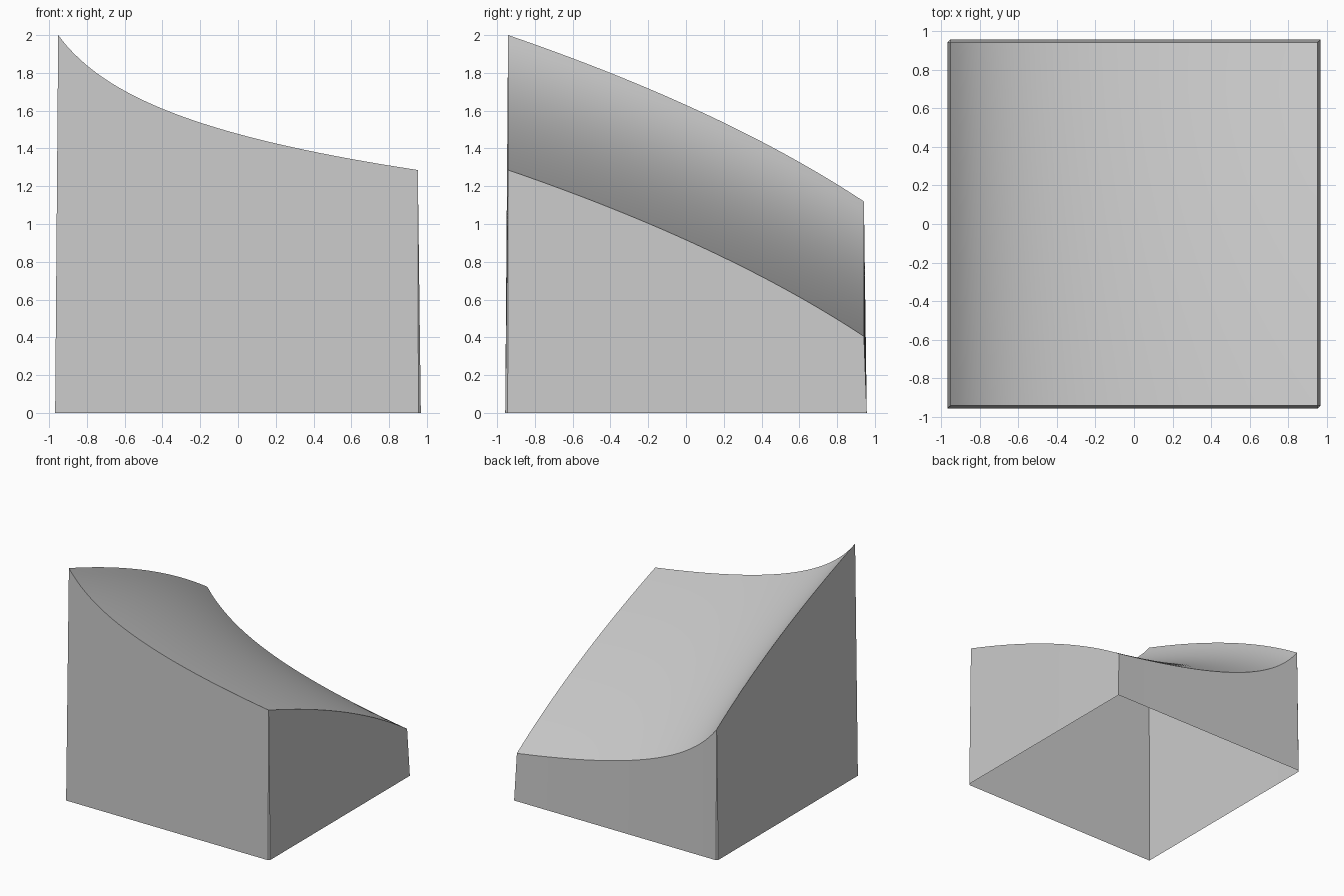
import bpy
import bmesh
import math

cube = bpy.data.objects.get("Cube")
if cube:
    bpy.data.objects.remove(cube, do_unlink=True)

N = 48               # divisions of the curved top
TX, TY = 0.952, 0.942   # half size at the top rim
BX, BY = 0.968, 0.957   # half size at the open base
CUT = 0.013          # width of the two corner slivers at the base

grey = bpy.data.materials.new("plain grey")
grey.use_nodes = True
GREY = (0.6, 0.6, 0.6, 1)
grey.diffuse_color = GREY
grey.node_tree.nodes["Principled BSDF"].inputs["Base Color"].default_value = GREY


def height(x, y):
    """Falling curve across x plus falling curve along y."""
    across = 0.325 * math.log((x + 1.19) / (1.19 - TX))
    along = 1.355 * math.log((3 - y) / (3 + TY))
    return 2 - across + along


bm = bmesh.new()

# Curved top surface
top = []
for j in range(N + 1):
    row = []
    for i in range(N + 1):
        x, y = TX * (2 * i / N - 1), TY * (2 * j / N - 1)
        row.append(bm.verts.new((x, y, height(x, y))))
    top.append(row)
for j in range(N):
    for i in range(N):
        face = bm.faces.new((top[j][i], top[j][i + 1], top[j + 1][i + 1], top[j + 1][i]))
        face.smooth = True


def wall(rim, start, end):
    """Leaning wall from a rim of top vertices down to a straight base edge."""
    base = []
    for k in range(N + 1):
        t = k / N
        x, y = (a + (b - a) * t for a, b in zip(start, end))
        base.append(bm.verts.new((x, y, 0)))
    for k in range(N):
        bm.faces.new((base[k], base[k + 1], rim[k + 1], rim[k]))
    return base


# Four walls, counter-clockwise seen from above; the base stays open
front = wall(top[0], (-BX, -BY), (BX - CUT, -BY))
left = wall([r[-1] for r in top], (BX, CUT - BY), (BX, BY))
back = wall(top[-1][::-1], (BX, BY), (CUT - BX, BY))
right = wall([r[0] for r in top][::-1], (-BX, BY - CUT), (-BX, -BY))

# Thin corner slivers
bm.faces.new((front[-1], left[0], top[0][-1]))
bm.faces.new((back[-1], right[0], top[-1][0]))
bmesh.ops.remove_doubles(bm, verts=bm.verts, dist=0.0001)

mesh = bpy.data.meshes.new("curved_block")
bm.to_mesh(mesh)
bm.free()
mesh.materials.append(grey)
block = bpy.data.objects.new("curved_block", mesh)
bpy.context.collection.objects.link(block)

# Smooth top with crisp rim and corners
bpy.ops.object.select_all(action="DESELECT")
block.select_set(True)
bpy.context.view_layer.objects.active = block
bpy.ops.object.shade_smooth_by_angle(angle=math.radians(30))
